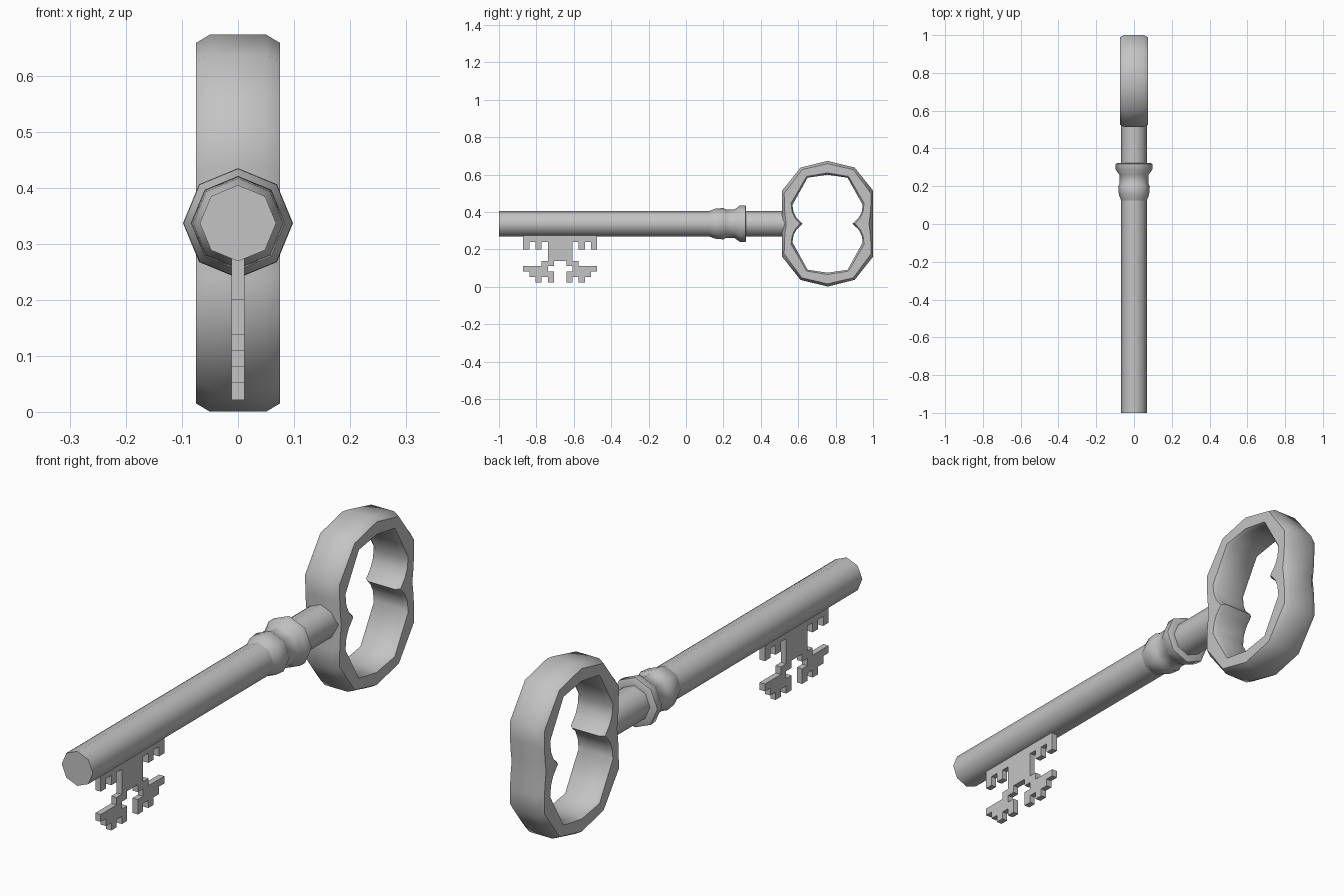
import bpy, bmesh, math

cube = bpy.data.objects.get("Cube")
if cube:
    bpy.data.objects.remove(cube)

AXIS_Z = 0.337

metal = bpy.data.materials.new("grey metal")
metal.use_nodes = True
GREY = (0.55, 0.55, 0.55, 1)
metal.diffuse_color = GREY
metal.node_tree.nodes["Principled BSDF"].inputs["Base Color"].default_value = GREY


def finish(name, bm, smooth_angle=None):
    bmesh.ops.recalc_face_normals(bm, faces=bm.faces)
    mesh = bpy.data.meshes.new(name)
    bm.to_mesh(mesh)
    bm.free()
    mesh.materials.append(metal)
    obj = bpy.data.objects.new(name, mesh)
    bpy.context.collection.objects.link(obj)
    if smooth_angle:
        bpy.ops.object.select_all(action='DESELECT')
        obj.select_set(True)
        bpy.context.view_layer.objects.active = obj
        bpy.ops.object.shade_smooth_by_angle(angle=math.radians(smooth_angle))
    return obj


def bridge(bm, loop_a, loop_b):
    n = len(loop_a)
    for i in range(n):
        j = (i + 1) % n
        bm.faces.new((loop_a[i], loop_a[j], loop_b[j], loop_b[i]))


def lathe(name, profile, sides=8):
    """Revolve (y, radius) pairs around the key's long axis."""
    bm = bmesh.new()
    rings = []
    for y, r in profile:
        angles = [math.tau * i / sides for i in range(sides)]
        rings.append([bm.verts.new((r * math.cos(a), y, AXIS_Z + r * math.sin(a)))
                      for a in angles])
    for a, b in zip(rings, rings[1:]):
        bridge(bm, a, b)
    bm.faces.new(rings[0])
    bm.faces.new(rings[-1])
    return finish(name, bm, 50)


# Shaft and its moulded collar
lathe("shaft", [(-1, 0.068), (0.54, 0.068)])
lathe("collar", [(0.12, 0.066), (0.155, 0.08), (0.2, 0.084), (0.212, 0.076),
                 (0.26, 0.077), (0.288, 0.097), (0.318, 0.098), (0.322, 0.09),
                 (0.322, 0.06)])


# Bow: a faceted ring whose opening has a cusp on each side
def full_outline(quarter):
    """Mirror a quarter outline, listed from top to side, into a closed loop."""
    right = quarter + [(y, -z) for y, z in quarter[-2::-1]]
    return right + [(-y, z) for y, z in right[-2:0:-1]]


BOW_Y = 0.757
outer = full_outline([(0, 0.336), (0.145, 0.3), (0.243, 0.177),
                      (0.243, 0.1), (0.243, 0.05), (0.243, 0)])
inner = full_outline([(0, 0.262), (0.107, 0.246), (0.188, 0.1),
                      (0.182, 0.06), (0.165, 0.03), (0.133, 0)])
# Cross-section as (x, fraction of the way from outer to inner outline)
half_section = [(0.05, 0), (0.075, 0.2), (0.075, 0.87), (0.06, 1)]
section = half_section + [(-x, t) for x, t in reversed(half_section)]
bm = bmesh.new()
loops = [[bm.verts.new((x, BOW_Y + a[0] + (b[0] - a[0]) * t,
                        AXIS_Z + a[1] + (b[1] - a[1]) * t))
          for a, b in zip(outer, inner)] for x, t in section]
for k, loop in enumerate(loops):
    bridge(bm, loop, loops[(k + 1) % len(loops)])
finish("bow", bm, 50)

# Bit: a thin notched plate, one half drawn as cells and mirrored
BIT_Y, CELL, HALF = -0.673, 0.033, 0.0115
levels = [0.285, 0.238, 0.2, 0.139, 0.11, 0.081, 0.052, 0.022]
rows = ["######",
        "#.#.##",
        "....##",
        "...##.",
        "####..",
        ".####.",
        "..#.#."]
bm = bmesh.new()
for row, top, low in zip(rows, levels, levels[1:]):
    for col, cell in enumerate(row + row[::-1]):
        if cell == "#":
            y0 = BIT_Y + (col - 6) * CELL
            y1 = y0 + CELL
            bm.faces.new([bm.verts.new((-HALF, y, z)) for y, z in
                          ((y0, low), (y1, low), (y1, top), (y0, top))])
bmesh.ops.remove_doubles(bm, verts=bm.verts, dist=0.001)
extruded = bmesh.ops.extrude_face_region(bm, geom=bm.faces[:], use_keep_orig=True)
for v in extruded["geom"]:
    if isinstance(v, bmesh.types.BMVert):
        v.co.x = HALF
finish("bit", bm)
